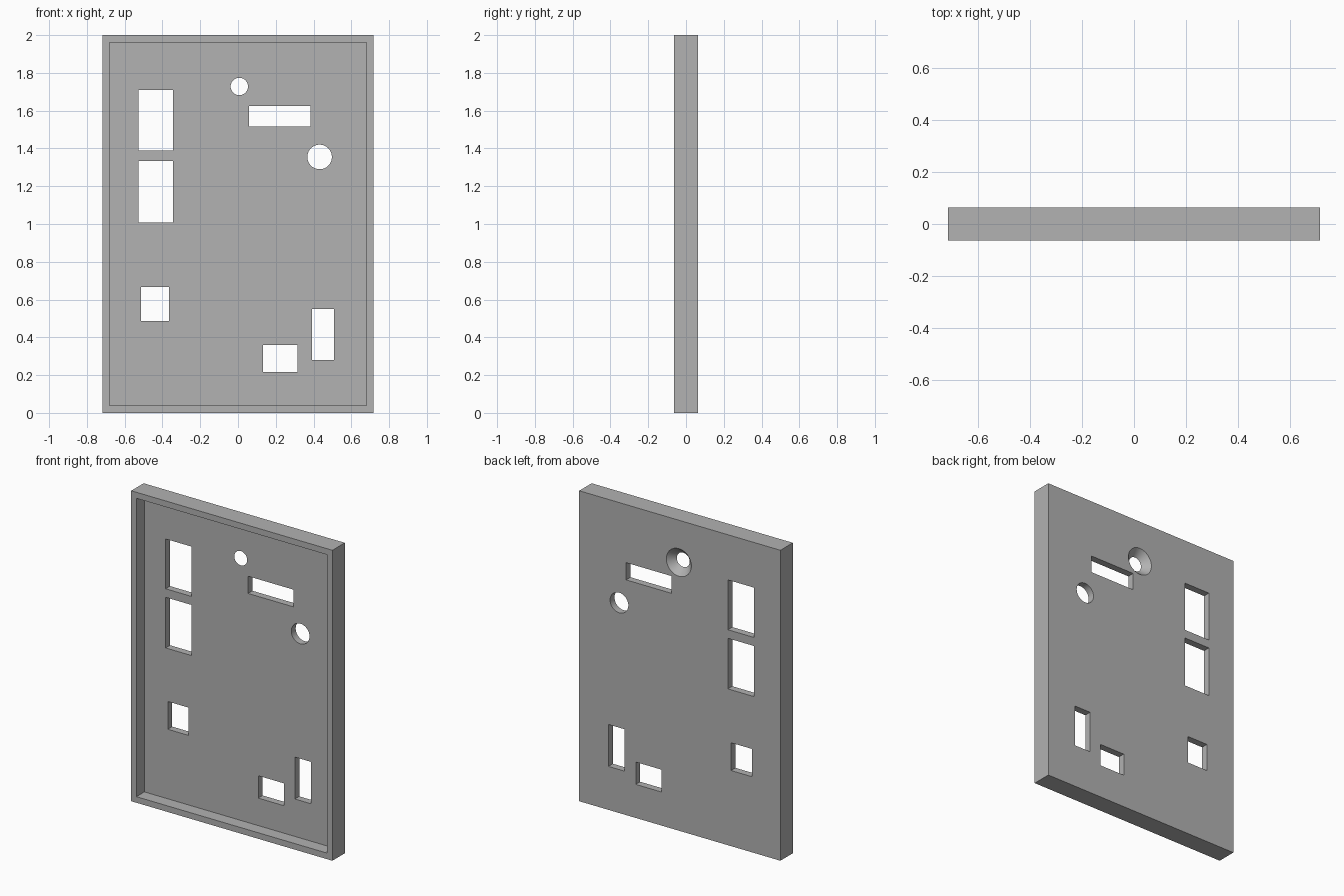
import bpy
import math

cube = bpy.data.objects.get("Cube")
if cube:
    bpy.data.objects.remove(cube, do_unlink=True)

HALF_W, HALF_D, HEIGHT = 0.717, 0.063, 2.0
RIM = 0.037        # width of the raised border
FLOOR_Y = 0.018    # inner face of the plate

grey = bpy.data.materials.new("plain grey")
grey.use_nodes = True
colour = (0.445, 0.445, 0.445, 1)
grey.diffuse_color = colour
grey.node_tree.nodes["Principled BSDF"].inputs["Base Color"].default_value = colour


def box(name, x0, x1, y0, y1, z0, z1):
    bpy.ops.mesh.primitive_cube_add(
        size=1, location=((x0 + x1) / 2, (y0 + y1) / 2, (z0 + z1) / 2))
    obj = bpy.context.object
    obj.name = name
    obj.scale = (x1 - x0, y1 - y0, z1 - z0)
    bpy.ops.object.transform_apply(location=False, rotation=False, scale=True)
    obj.data.materials.append(grey)
    return obj


def round_cutter(name, x, z, front_radius, back_radius, y0, y1):
    # The rotation turns the cone's base towards the front
    bpy.ops.mesh.primitive_cone_add(
        vertices=64, radius1=front_radius, radius2=back_radius, depth=y1 - y0,
        location=(x, (y0 + y1) / 2, z), rotation=(-math.pi / 2, 0, 0))
    obj = bpy.context.object
    obj.name = name
    obj.data.materials.append(grey)
    return obj


def cut(target, cutter):
    cutter.hide_render = True
    mod = target.modifiers.new(cutter.name, "BOOLEAN")
    mod.operation = "DIFFERENCE"
    mod.solver = "EXACT"
    mod.object = cutter
    bpy.context.view_layer.objects.active = target
    bpy.ops.object.modifier_apply(modifier=mod.name)
    bpy.data.objects.remove(cutter, do_unlink=True)


# Tray: a slab hollowed from the front
panel = box("mounting_panel", -HALF_W, HALF_W, -HALF_D, HALF_D, 0, HEIGHT)
cut(panel, box("recess", -HALF_W + RIM, HALF_W - RIM, -0.2, FLOOR_Y,
               RIM + 0.002, HEIGHT - RIM - 0.002))

# Rectangular openings: x range, z range
windows = {
    "upper_slot": (-0.528, -0.343, 1.388, 1.709),
    "lower_slot": (-0.528, -0.343, 1.007, 1.333),
    "square_opening": (-0.513, -0.365, 0.487, 0.666),
    "wide_slot": (0.059, 0.383, 1.515, 1.626),
    "bottom_opening": (0.132, 0.314, 0.216, 0.36),
    "tall_slot": (0.393, 0.509, 0.28, 0.55),
}
for name, (x0, x1, z0, z1) in windows.items():
    cut(panel, box(name, x0, x1, -0.02, 0.2, z0, z1))

# Straight round hole and the hole that flares towards the back
cut(panel, round_cutter("round_hole", 0.432, 1.355, 0.065, 0.065, -0.02, 0.2))
SLOPE = (0.089 - 0.046) / (HALF_D - FLOOR_Y)
EXTRA = 0.01
cut(panel, round_cutter("flared_hole", 0.007, 1.728,
                        0.046 - SLOPE * EXTRA, 0.089 + SLOPE * EXTRA,
                        FLOOR_Y - EXTRA, HALF_D + EXTRA))

# Smooth hole walls, crisp edges elsewhere
bpy.ops.object.select_all(action="DESELECT")
panel.select_set(True)
bpy.context.view_layer.objects.active = panel
bpy.ops.object.shade_smooth_by_angle(angle=math.radians(30))
